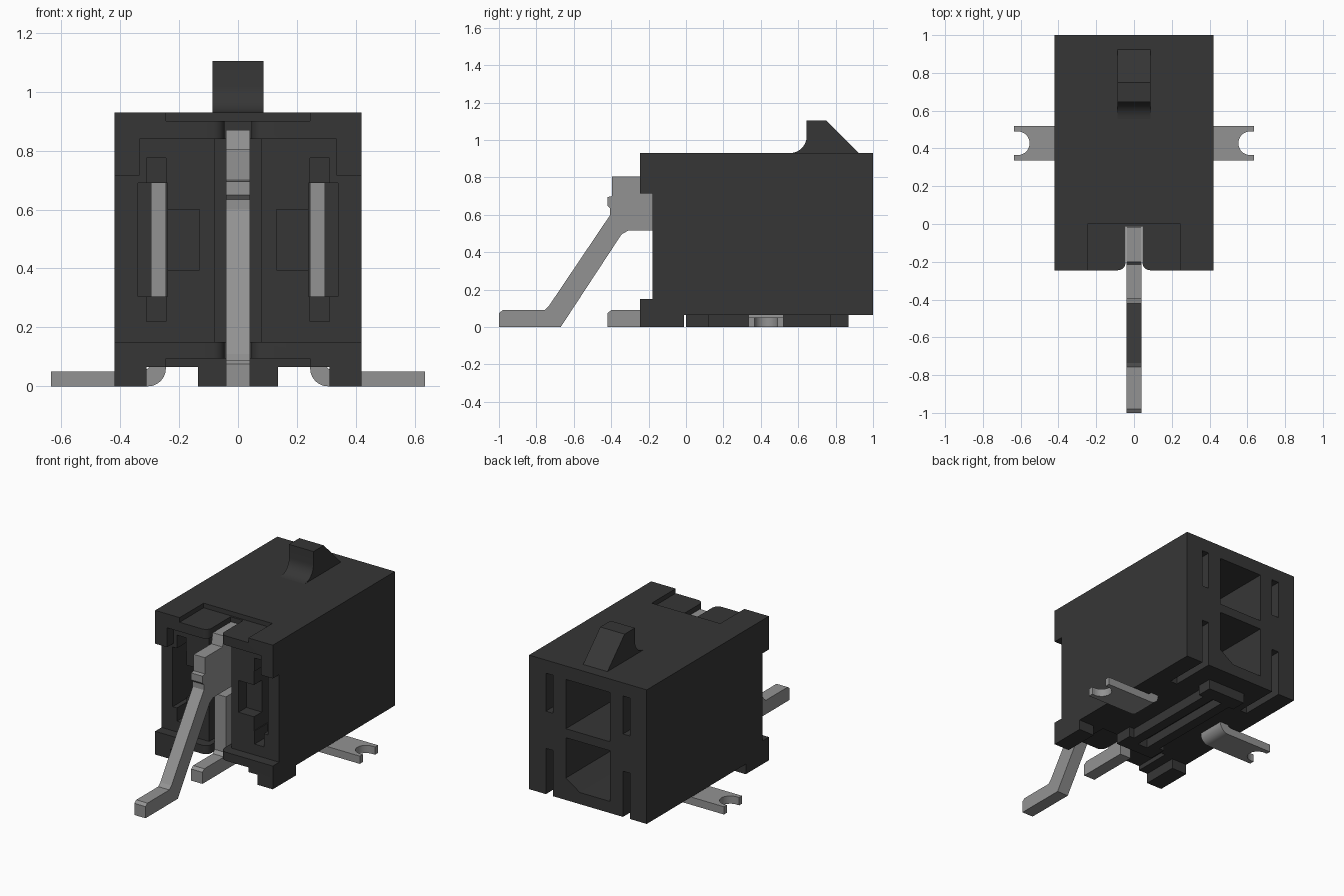
import bpy, bmesh, math
from mathutils import Vector

cube = bpy.data.objects.get("Cube")
if cube:
    bpy.data.objects.remove(cube, do_unlink=True)


def material(name, rgb, rough, metal):
    m = bpy.data.materials.new(name)
    m.use_nodes = True
    m.diffuse_color = (*rgb, 1)
    b = next(n for n in m.node_tree.nodes if n.type == 'BSDF_PRINCIPLED')
    b.inputs["Base Color"].default_value = (*rgb, 1)
    b.inputs["Roughness"].default_value = rough
    b.inputs["Metallic"].default_value = metal
    return m


BLACK = material("black plastic", (0.037, 0.037, 0.037), 0.6, 0)
METAL = material("grey metal", (0.29, 0.29, 0.29), 0.5, 0)


def prism(name, pts, axis, lo, hi, mat):
    """Extrude a 2D outline along an axis; outline is in the two other axes, in xyz order."""
    def place(p, d):
        return {'x': (d, p[0], p[1]), 'y': (p[0], d, p[1]), 'z': (p[0], p[1], d)}[axis]
    bm = bmesh.new()
    a = [bm.verts.new(place(p, lo)) for p in pts]
    b = [bm.verts.new(place(p, hi)) for p in pts]
    bm.faces.new(a)
    bm.faces.new(b[::-1])
    for i in range(len(pts)):
        j = (i + 1) % len(pts)
        bm.faces.new((a[i], b[i], b[j], a[j]))
    bmesh.ops.recalc_face_normals(bm, faces=bm.faces)
    me = bpy.data.meshes.new(name)
    bm.to_mesh(me)
    bm.free()
    me.materials.append(mat)
    ob = bpy.data.objects.new(name, me)
    bpy.context.collection.objects.link(ob)
    return ob


def box(name, x0, x1, y0, y1, z0, z1, mat=BLACK):
    return prism(name, [(x0, y0), (x1, y0), (x1, y1), (x0, y1)], 'z', z0, z1, mat)


def arc(cx, cy, r, a0, a1, n):
    return [(cx + r * math.cos(math.radians(a0 + (a1 - a0) * i / n)),
             cy + r * math.sin(math.radians(a0 + (a1 - a0) * i / n))) for i in range(n + 1)]


def cut(target, cutter):
    cutter.hide_render = True
    mod = target.modifiers.new("cut", 'BOOLEAN')
    mod.operation = 'DIFFERENCE'
    mod.solver = 'EXACT'
    mod.object = cutter
    bpy.context.view_layer.objects.active = target
    bpy.ops.object.modifier_apply(modifier=mod.name)
    bpy.data.objects.remove(cutter, do_unlink=True)


# Housing block
housing = box("housing", -.42, .42, -.245, 1, .065, .93)

# Front recess: full width between the lips, taller in the middle
cut(housing, prism("recess_cut", [(-.6, .15), (.6, .15), (.6, .715), (.335, .715),
                                  (.335, .84), (-.335, .84), (-.335, .715), (-.6, .715)],
                   'y', -.4, -.18, BLACK))
# Shallow steps in the top and bottom lips
cut(housing, box("top_step_cut", -.245, .245, -.4, 0, .9, 1.1))
cut(housing, box("bottom_step_cut", -.245, .245, -.4, 0, -.1, .095))
# Central contact channel and rounded slot through both lips
cut(housing, box("channel_cut", -.08, .08, -.4, 0, .15, .84))
flare = arc(.085, -.205, .04, 180, 270, 5)
slot = [(.045, -.012)] + flare + [(.085, -.4)]
cut(housing, prism("lip_slot_cut", slot + [(-x, y) for x, y in slot[::-1]], 'z', -.1, 1.1, BLACK))

# Mating cavities in the back; the lower one has a keyed corner
cut(housing, box("upper_cavity_cut", -.157, .157, .12, 1.2, .525, .843))
cut(housing, prism("lower_cavity_cut", [(-.157, .14), (.057, .14), (.157, .207),
                                        (.157, .467), (-.157, .467)], 'y', .12, 1.2, BLACK))

# Side pockets, front and back
for s in (-1, 1):
    def pocket(x0, x1, y0, y1, z0, z1):
        a, b = sorted((s * x0, s * x1))
        cut(housing, box("pocket_cut", a, b, y0, y1, z0, z1))
    pocket(.245, .31, -.4, -.05, .22, .775)
    pocket(.24, .34, -.4, .16, .305, .69)
    pocket(.13, .242, -.4, -.1, .395, .6)
    pocket(.25, .30, .7, 1.2, .60, .845)
    pocket(.25, .30, .7, 1.2, -.1, .36)

# Latch ramp on top
latch_profile = arc(.555, 1.02, .09, -90, 0, 8) + [(.645, 1.105), (.75, 1.105), (.925, .93)]
latch = prism("latch_ramp", latch_profile, 'x', -.087, .087, BLACK)

# Underside rail: T-shaped ends with a long groove
rail = prism("bottom_rail", [(-.135, 0), (.135, 0), (.135, .12), (.1, .12), (.1, .77), (.135, .77),
                             (.135, .87), (-.135, .87), (-.135, .77), (-.1, .77), (-.1, .12),
                             (-.135, .12)], 'z', 0, .1, BLACK)
cut(rail, box("groove_cut", -.035, .035, .08, .78, -.1, .06))

# Contacts, bent from strip
upper_path = [(-1, 0), (-.67, 0), (-.345, .495), (-.31, .515), (0, .515), (0, .64), (.65, .64),
              (.65, .72), (-.015, .72), (-.015, .87), (-.2, .87), (-.215, .805), (-.395, .805),
              (-.395, .70), (-.42, .695), (-.42, .65), (-.405, .635), (-.405, .6),
              (-.735, .11), (-.757, .09), (-.98, .09), (-1, .075)]
lower_path = [(-.42, 0), (-.08, 0), (-.08, .26), (.65, .26), (.65, .34), (0, .34), (0, .47),
              (-.18, .47), (-.18, .11), (-.2, .09), (-.4, .09), (-.42, .075)]
prism("upper_contact", upper_path, 'x', -.04, .04, METAL)
prism("lower_contact", lower_path, 'x', -.04, .04, METAL)

# Mirrored feet and solder tabs
parts = [latch]
for side, s in (("left", 1), ("right", -1)):
    a, b = sorted((s * .31, s * .42))
    box(side + "_foot", a, b, -.245, -.01, 0, .07)
    # Retention plate seen inside the front pocket
    a, b = sorted((s * .245, s * .295))
    box(side + "_retention_plate", a, b, .15, .53, .305, .69, METAL)
    # Rounded bend from plate down to flange
    bend = [(.245, .31)] + arc(.305, .06, .06, 180, 270, 6) + [(.32, 0), (.32, .05), (.295, .07), (.295, .31)]
    parts.append(prism(side + "_tab_bend", [(s * x, z) for x, z in bend], 'y', .335, .52, METAL))
    # Flange with a half-round end notch
    flange = [(.315, .335), (.635, .335), (.635, .365), (.615, .365)] \
        + arc(.615, .4275, .0625, 270, 90, 14) + [(.635, .49), (.635, .52), (.315, .52)]
    parts.append(prism(side + "_tab_flange", [(s * x, y) for x, y in flange], 'z', 0, .05, METAL))

# Smooth the curved parts, keeping edges sharp
bpy.ops.object.select_all(action='DESELECT')
for ob in parts + [housing]:
    ob.select_set(True)
bpy.context.view_layer.objects.active = housing
bpy.ops.object.shade_smooth_by_angle(angle=math.radians(30))
